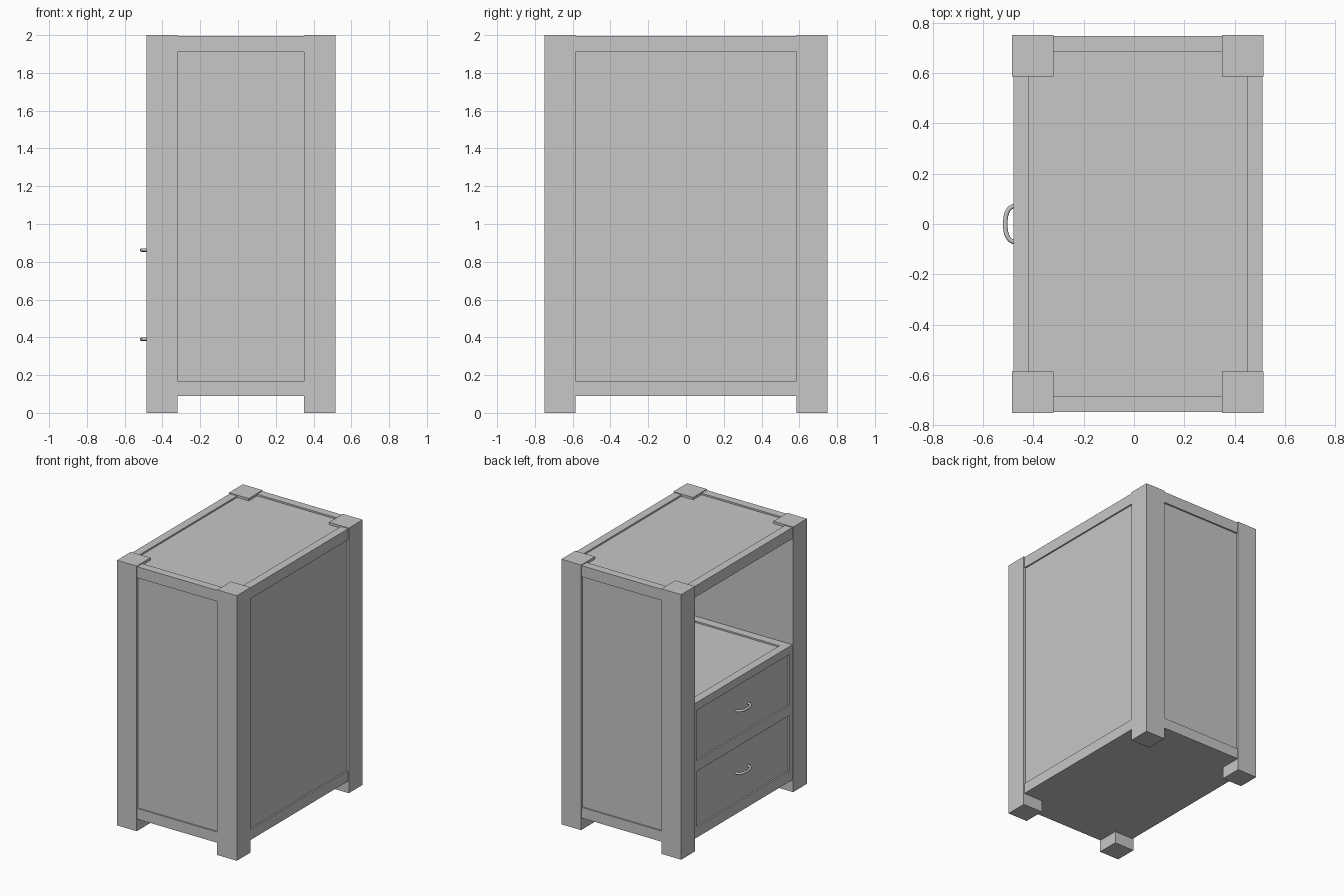
import bpy, bmesh, math

if "Cube" in bpy.data.objects:
    bpy.data.objects.remove(bpy.data.objects["Cube"])

grey = bpy.data.materials.new("plain grey")
grey.diffuse_color = (0.57, 0.57, 0.57, 1)
grey.use_nodes = True
grey.node_tree.nodes["Principled BSDF"].inputs["Base Color"].default_value = grey.diffuse_color


def box(name, x, y, z, recess=None, depth=0.012):
    """Box from (min, max) ranges; recess is a border width for a sunken top."""
    bm = bmesh.new()
    bmesh.ops.create_cube(bm, size=1)
    for v in bm.verts:
        v.co = [r[0] if c < 0 else r[1] for c, r in zip(v.co, (x, y, z))]
    if recess:
        bm.normal_update()
        top = max(bm.faces, key=lambda f: f.normal.z)
        bmesh.ops.inset_region(bm, faces=[top], thickness=recess)
        inner = bmesh.ops.extrude_discrete_faces(bm, faces=[top])["faces"][0]
        for v in inner.verts:
            v.co.z -= depth
    bmesh.ops.recalc_face_normals(bm, faces=bm.faces)
    mesh = bpy.data.meshes.new(name)
    bm.to_mesh(mesh)
    bm.free()
    mesh.materials.append(grey)
    obj = bpy.data.objects.new(name, mesh)
    bpy.context.collection.objects.link(obj)
    return obj


def side(s, a, b):
    return tuple(sorted((s * a, s * b)))


OPEN, BACK = -0.478, 0.51        # open face and back face
IN_OPEN, IN_BACK = -0.32, 0.35   # inner faces of the posts
IN_Y = 0.585
inner_y = (-IN_Y, IN_Y)

# Corner posts and recessed side panels
for s, label in ((-1, "front"), (1, "rear")):
    y = side(s, IN_Y, 0.75)
    box(label + "_left_post", (-0.485, IN_OPEN), y, (0, 2))
    box(label + "_right_post", (IN_BACK, 0.515), y, (0, 2))
    box(label + "_side_panel", (IN_OPEN, IN_BACK), side(s, IN_Y, 0.734), (0.17, 1.91))

# Back panel, base, top and shelf
box("back_panel", (IN_BACK, 0.499), inner_y, (0.17, 1.91))
box("base", (OPEN, BACK), (-0.746, 0.746), (0.09, 0.17))
box("top", (OPEN, BACK), (-0.746, 0.746), (1.91, 1.994), recess=0.087)
box("shelf", (OPEN, IN_BACK), inner_y, (1.05, 1.11), recess=0.09)

# Drawer frame
box("drawer_divider", (OPEN, IN_BACK), inner_y, (0.59, 0.67))
for s, label in ((-1, "front"), (1, "rear")):
    box(label + "_drawer_stile", (OPEN, IN_OPEN), side(s, 0.55, IN_Y), (0.17, 1.05))


def handle(name, z):
    """Rounded bow handle made from a round-section path."""
    curve = bpy.data.curves.new(name, "CURVE")
    curve.dimensions = "3D"
    curve.bevel_depth = 0.009
    curve.bevel_resolution = 2
    curve.use_fill_caps = True
    spline = curve.splines.new("POLY")
    n = 20
    spline.points.add(n)
    for i, p in enumerate(spline.points):
        a = math.pi * i / n
        c = math.cos(a)
        yy = 0.073 * math.copysign(abs(c) ** 0.8, c)
        xx = -0.462 - 0.049 * max(math.sin(a), 0) ** 0.8
        p.co = (xx, yy, z, 1)
    temp = bpy.data.objects.new(name + "_path", curve)
    mesh = bpy.data.meshes.new_from_object(temp)
    bpy.data.objects.remove(temp)
    mesh.materials.clear()
    mesh.materials.append(grey)
    for p in mesh.polygons:
        p.use_smooth = len(p.vertices) == 4
    obj = bpy.data.objects.new(name, mesh)
    bpy.context.collection.objects.link(obj)


# Recessed drawers with handles
for label, z, hz in (("lower", (0.17, 0.59), 0.39), ("upper", (0.67, 1.05), 0.862)):
    box(label + "_drawer", (-0.466, IN_BACK), (-0.55, 0.55), z)
    handle(label + "_drawer_handle", hz)
